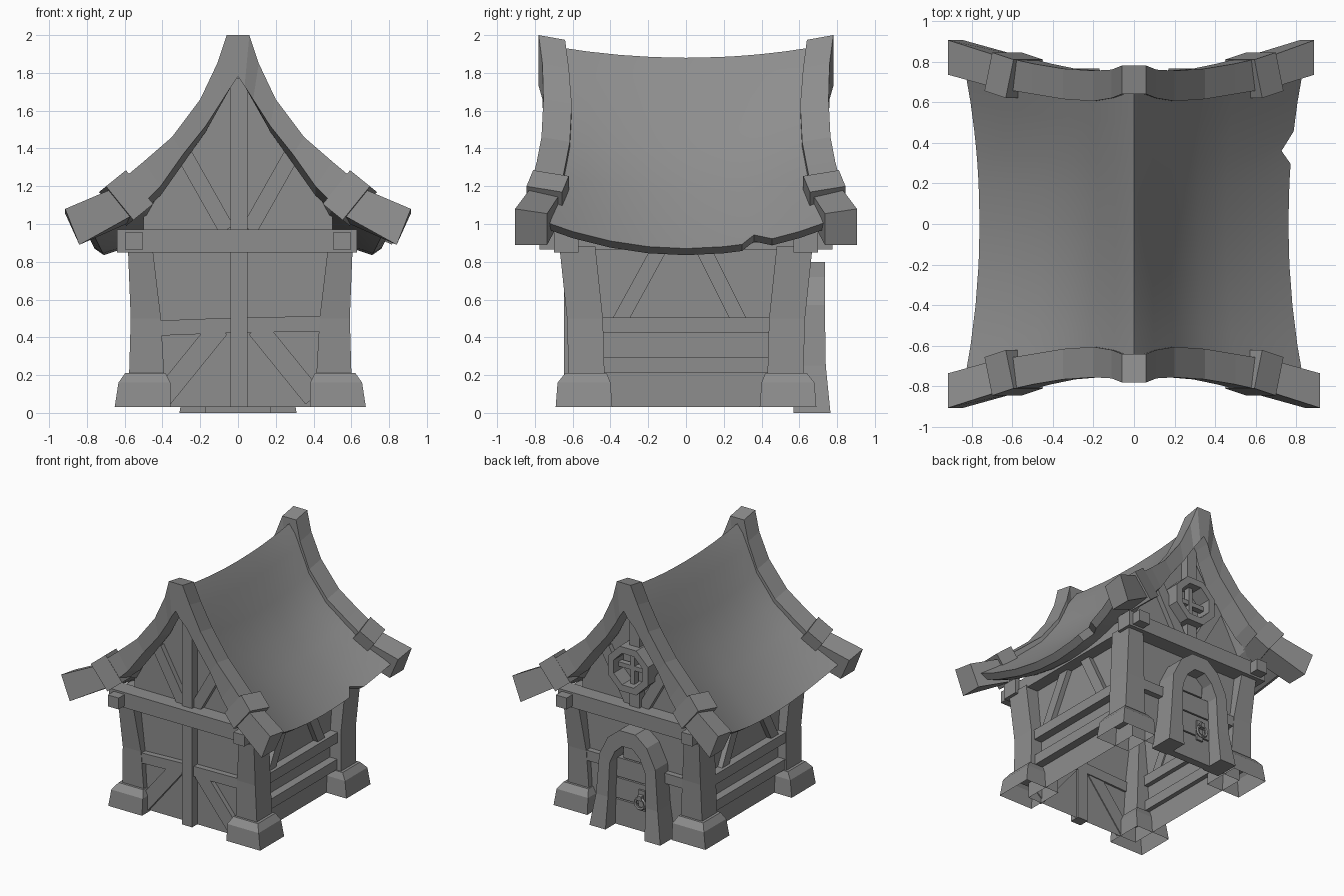
import bpy, bmesh, math
from mathutils import Vector

cube = bpy.data.objects.get("Cube")
if cube:
    bpy.data.objects.remove(cube)

grey = bpy.data.materials.new("plain grey")
grey.use_nodes = True
colour = (0.27, 0.27, 0.27, 1)
grey.diffuse_color = colour
grey.node_tree.nodes["Principled BSDF"].inputs["Base Color"].default_value = colour


def loft(name, sections, start_cap=True, end_cap=True, skip=(), loop=False):
    """Skin a list of closed cross-sections."""
    bm = bmesh.new()
    rings = [[bm.verts.new(p) for p in s] for s in sections]
    n = len(rings[0])
    pairs = list(zip(rings, rings[1:]))
    if loop:
        pairs.append((rings[-1], rings[0]))
    for a, b in pairs:
        for i in range(n):
            if i not in skip:
                j = (i + 1) % n
                bm.faces.new((a[i], a[j], b[j], b[i]))
    if not loop:
        if start_cap:
            bm.faces.new(rings[0])
        if end_cap:
            bm.faces.new(rings[-1])
    bmesh.ops.recalc_face_normals(bm, faces=bm.faces)
    mesh = bpy.data.meshes.new(name)
    bm.to_mesh(mesh)
    bm.free()
    mesh.materials.append(grey)
    ob = bpy.data.objects.new(name, mesh)
    bpy.context.collection.objects.link(ob)
    return ob


def beam(name, p, q, width, depth, out):
    """Straight timber from p to q; depth is measured along out."""
    p, q, out = Vector(p), Vector(q), Vector(out)
    side = out.cross(q - p).normalized() * width / 2
    deep = (q - p).cross(side).normalized() * depth / 2
    corners = (side + deep, side - deep, -side - deep, -side + deep)
    return loft(name, [[e + c for c in corners] for e in (p, q)])


def rect(z, x0, x1, y0, y1, sx, sy):
    """Corner section, set slightly towards the left side."""
    return [(sx * x + 0.012, sy * y, z) for x, y in ((x0, y0), (x1, y0), (x1, y1), (x0, y1))]


# Walls: gable outline run front to back, open below and under the roof
half = [(0.5, 0.03), (0.5, 1.06), (0.4, 1.24), (0.29, 1.4), (0.17, 1.55), (0.08, 1.69)]
outline = half + [(0, 1.8)] + [(-x, z) for x, z in reversed(half)]
open_sides = [i for i in range(len(outline)) if i not in (0, len(outline) - 2)]
loft("walls", [[(x, y, z) for x, z in outline] for y in (-0.58, 0.58)], skip=open_sides)

# Corner posts and their stone feet
for sx in (-1, 1):
    for sy in (-1, 1):
        loft("corner_post", [rect(0.15, 0.40, 0.59, 0.43, 0.62, sx, sy),
                             rect(0.5, 0.42, 0.58, 0.44, 0.63, sx, sy),
                             rect(0.88, 0.465, 0.595, 0.48, 0.67, sx, sy)])
        loft("post_foot", [rect(0.03, 0.37, 0.665, 0.39, 0.69, sx, sy),
                           rect(0.16, 0.37, 0.645, 0.40, 0.68, sx, sy),
                           rect(0.21, 0.395, 0.61, 0.42, 0.64, sx, sy)], start_cap=False)

# Roof: curved section that sags in the middle, thick over the walls and thin
# at the eaves, with a chip in one eave; x, z, end y, thickness
profile = [(0, 1.94, 0.70, 0.08), (0.1, 1.81, 0.69, 0.08), (0.2, 1.62, 0.675, 0.08),
           (0.35, 1.42, 0.69, 0.08), (0.5, 1.29, 0.72, 0.2), (0.68, 1.14, 0.755, 0.13),
           (0.84, 1.03, 0.80, 0.035)]
rows = []
for v in (-1, -0.75, -0.5, -0.25, 0, 0.25, 0.37, 0.45, 0.57, 0.75, 1):
    upper, under = [], []
    for k in range(-6, 7):
        x, z, y, thick = profile[abs(k)]
        t = v * v
        x *= 0.905 + 0.095 * t
        z -= (0.06 + 0.1 * abs(k) / 6) * (1 - t)
        if k == 6 and v == 0.45:
            x, z = x - 0.05, z + 0.04
        inset = 0.05 if abs(k) == 6 else 0
        upper.append((math.copysign(x, k), v * y, z))
        under.append((math.copysign(x - inset, k), v * y, z - thick))
    rows.append(upper + under[::-1])
roof = loft("roof", rows)
bpy.context.view_layer.objects.active = roof
roof.select_set(True)
bpy.ops.object.shade_smooth_by_angle(angle=math.radians(25))
roof.select_set(False)

# Gable boards: upper x z, lower x z, centre y, half depth, drop of the inner lower edge
stations = [(0, 2.0, 0, 1.78, 0.71, 0.07, 0), (0.06, 2.0, 0.035, 1.73, 0.71, 0.07, 0),
            (0.11, 1.85, 0.08, 1.66, 0.69, 0.07, 0.01), (0.2, 1.66, 0.17, 1.52, 0.68, 0.075, 0.03),
            (0.35, 1.46, 0.29, 1.37, 0.69, 0.075, 0.05), (0.5, 1.33, 0.41, 1.2, 0.715, 0.075, 0.05),
            (0.68, 1.18, 0.57, 1.04, 0.75, 0.08, 0.03), (0.915, 1.08, 0.84, 0.89, 0.82, 0.085, 0)]
for sy in (-1, 1):
    sections = []
    for sx, part in ((-1, stations[:0:-1]), (1, stations)):
        for ux, uz, lx, lz, y, d, drop in part:
            # One back tip is a little shorter than the others
            reach = 0.97 if ux > 0.9 and sx + sy == 2 else 1
            ux, lx = sx * ux * reach, sx * lx * reach
            sections.append([(ux, sy * (y - d), uz - 0.025), (ux, sy * (y + d), uz),
                             (lx, sy * (y + d), lz), (lx, sy * (y - d), lz - drop)])
    loft("gable_board", sections)
    for sx in (-1, 1):
        beam("board_band", (sx * 0.54, sy * 0.715, 1.18), (sx * 0.645, sy * 0.75, 1.095),
             0.23, 0.195, (0, sy, 0))

# Timber framing of both gable ends
for sy in (-1, 1):
    out = (0, sy, 0)
    y = sy * 0.595
    beam("cross_beam", (-0.64, sy * 0.635, 0.91), (0.63, sy * 0.635, 0.91), 0.12, 0.13, out)
    for sx in (-1, 1):
        beam("gable_brace", (sx * 0.06, y, 0.97), (sx * 0.28, y, 1.36), 0.085, 0.05, out)
        if sy < 0:
            beam("lower_brace", (sx * 0.40, y, 0.08), (sx * 0.1, y, 0.45), 0.11, 0.045, out)
            beam("front_rail", (0, y, 0.465), (sx * 0.44, y, 0.46 + 0.012 * sx), 0.08, 0.06, out)
        else:
            beam("back_rail", (sx * 0.2, y, 0.465), (sx * 0.44, y, 0.465), 0.08, 0.06, out)
beam("front_centre_post", (0.005, -0.605, 0.03), (0.005, -0.605, 1.77), 0.09, 0.08, (0, -1, 0))
for low, high in ((0.95, 1.13), (1.42, 1.77)):
    beam("back_centre_post", (0, 0.605, low), (0, 0.605, high), 0.085, 0.08, (0, 1, 0))

# Timber framing of both side walls
for sx in (-1, 1):
    out = (sx, 0, 0)
    x = sx * 0.515
    beam("wall_plate", (sx * 0.55, -0.775, 0.91), (sx * 0.55, 0.775, 0.91), 0.09, 0.095, out)
    for z in (0.255, 0.465):
        beam("side_rail", (x, -0.46, z), (x, 0.46, z), 0.08, 0.1, out)
    beam("side_brace", (x, -0.36, 0.47), (x, -0.13, 0.89), 0.08, 0.05, out)
    beam("side_brace", (x, 0.29, 0.47), (x, 0.08, 0.89), 0.08, 0.05, out)

# Door arch: outer x z, inner x z, front y
arch = [(0.31, 0, 0.17, 0, 0.765), (0.27, 0.25, 0.165, 0.25, 0.74),
        (0.245, 0.57, 0.155, 0.52, 0.735), (0.17, 0.72, 0.11, 0.62, 0.735),
        (0.07, 0.8, 0.045, 0.68, 0.735)]
sections = []
for sx, part in ((-1, arch), (1, arch[::-1])):
    for ox, oz, ix, iz, y in part:
        sections.append([(sx * ox, 0.57, oz), (sx * ox, y, oz),
                         (sx * ix, y, iz), (sx * ix, 0.57, iz)])
loft("door_arch", sections)

# Door planks and ring handle
for low, high, w in ((0, 0.2, 0.34), (0.21, 0.37, 0.34), (0.38, 0.53, 0.33), (0.54, 0.68, 0.2)):
    beam("door_plank", (0, 0.61, low), (0, 0.61, high), w, 0.06, (0, 1, 0))
beam("handle_plate", (-0.07, 0.645, 0.17), (-0.07, 0.645, 0.33), 0.055, 0.02, (0, 1, 0))
beam("handle_knob", (-0.07, 0.64, 0.28), (-0.07, 0.69, 0.28), 0.035, 0.035, (1, 0, 0))
bpy.ops.mesh.primitive_torus_add(major_segments=10, minor_segments=5, major_radius=0.042,
                                 minor_radius=0.012, location=(-0.07, 0.675, 0.235),
                                 rotation=(math.pi / 2, 0, 0))
ring = bpy.context.object
ring.name = "handle_ring"
ring.data.materials.append(grey)

# Octagonal window frame with cross bars
sections = []
for i in range(8):
    a = math.pi / 8 + i * math.pi / 4
    sections.append([(0.015 + r * math.cos(a), y, 1.275 + r * math.sin(a))
                     for r, y in ((0.19, 0.57), (0.19, 0.705), (0.135, 0.705), (0.135, 0.57))])
loft("window_frame", sections, loop=True)
beam("window_bar", (0.015, 0.625, 1.14), (0.015, 0.625, 1.41), 0.035, 0.05, (0, 1, 0))
beam("window_bar", (-0.12, 0.625, 1.275), (0.15, 0.625, 1.275), 0.035, 0.045, (0, 1, 0))
